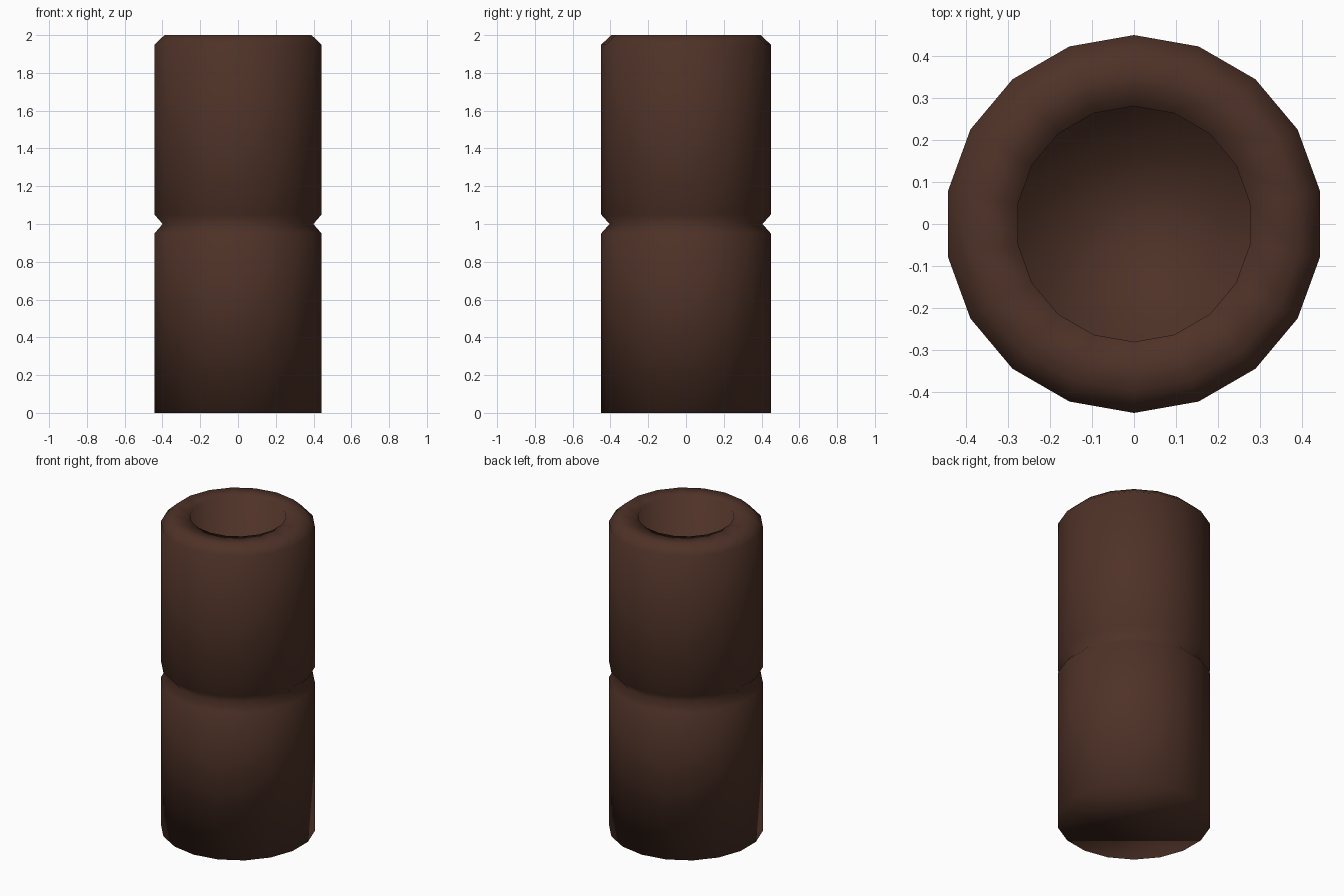
import bpy, bmesh, math

if "Cube" in bpy.data.objects:
    bpy.data.objects.remove(bpy.data.objects["Cube"])

SIDES = 18

# one flat colour
brown = bpy.data.materials.new("dark_brown")
brown.diffuse_color = (0.077, 0.032, 0.021, 1.0)
brown.use_nodes = True
brown.node_tree.nodes["Principled BSDF"].inputs["Base Color"].default_value = brown.diffuse_color

# (radius, height) from the base, up the grooved outside, over the rim, into the bore
profile = [
    (0.449, 0.0), (0.449, 0.95), (0.405, 1.0), (0.449, 1.05),
    (0.449, 1.95), (0.395, 2.0), (0.28, 2.0), (0.28, 1.3),
]

bm = bmesh.new()
rings = []
for r, z in profile:
    angles = [math.pi / 2 + i * math.tau / SIDES for i in range(SIDES)]
    rings.append([bm.verts.new((r * math.cos(a), r * math.sin(a), z)) for a in angles])

# walls between neighbouring rings
for low, high in zip(rings, rings[1:]):
    for i in range(SIDES):
        j = (i + 1) % SIDES
        bm.faces.new((low[i], low[j], high[j], high[i]))

# closed underside and bore floor
bm.faces.new(rings[0][::-1])
bm.faces.new(rings[-1])
bmesh.ops.recalc_face_normals(bm, faces=bm.faces)
for f in bm.faces:
    f.smooth = True

mesh = bpy.data.meshes.new("grooved_tube")
bm.to_mesh(mesh)
bm.free()
mesh.materials.append(brown)
tube = bpy.data.objects.new("grooved_tube", mesh)
bpy.context.collection.objects.link(tube)
